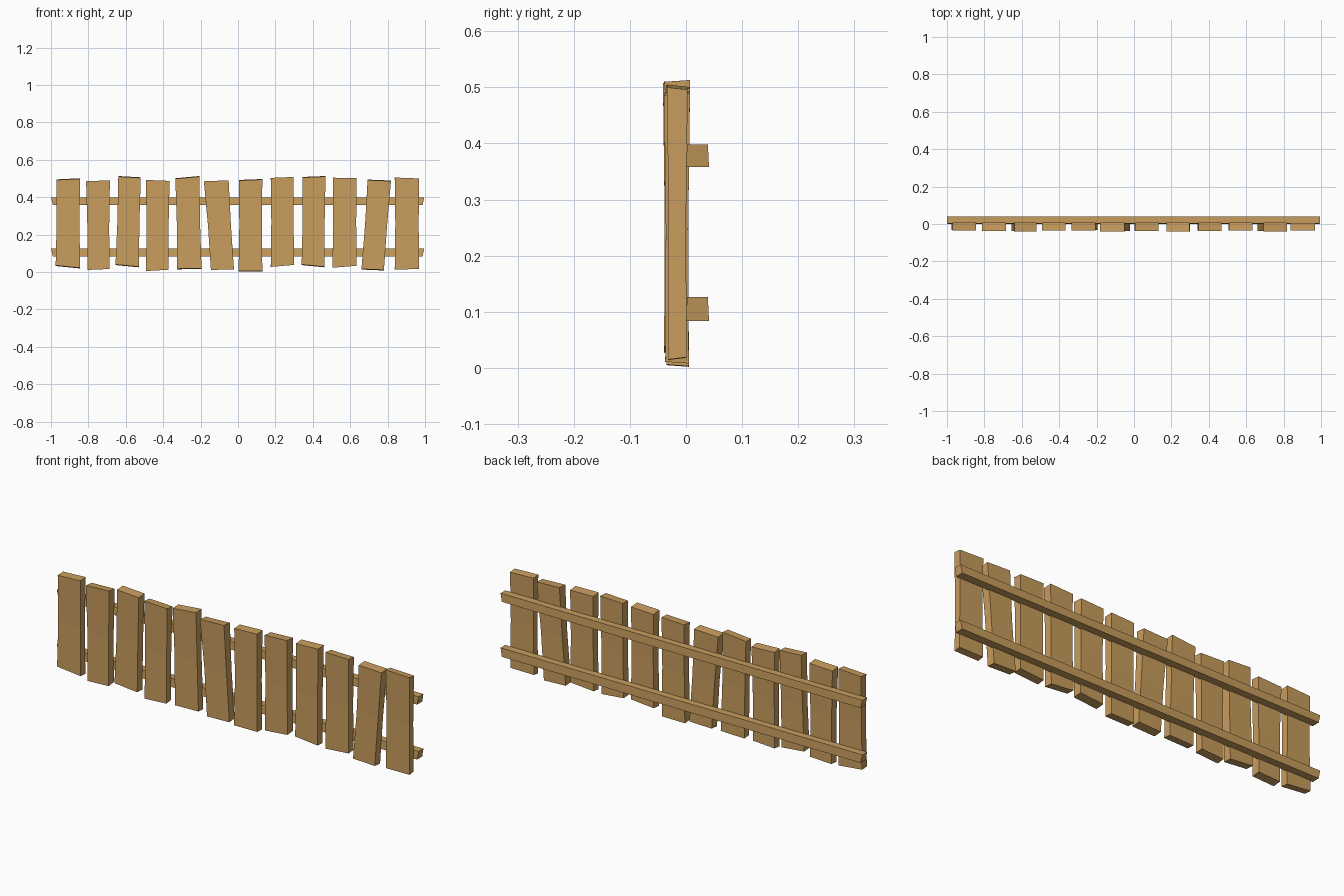
import bpy, bmesh

wood = bpy.data.materials.new("warm wood")
wood.diffuse_color = (0.58, 0.335, 0.11, 1)


def loft(name, rings):
    """Closed solid through a list of four-cornered cross-sections."""
    bm = bmesh.new()
    loops = [[bm.verts.new(p) for p in r] for r in rings]
    for a, b in zip(loops, loops[1:]):
        for i in range(4):
            j = (i + 1) % 4
            bm.faces.new((a[i], a[j], b[j], b[i]))
    bm.faces.new(loops[0][::-1])
    bm.faces.new(loops[-1])
    bmesh.ops.recalc_face_normals(bm, faces=bm.faces[:])
    me = bpy.data.meshes.new(name)
    bm.to_mesh(me)
    bm.free()
    me.materials.append(wood)
    ob = bpy.data.objects.new(name, me)
    bpy.context.collection.objects.link(ob)


# Crooked planks: bottom x left/right, bottom z left/right,
# top x left/right, top z left/right, front y
planks = [
    (-.975, -.845, .035, .022, -.97, -.845, .492, .498, -.032),
    (-.805, -.688, .011, .016, -.812, -.685, .485, .490, -.036),
    (-.655, -.53, .040, .028, -.64, -.52, .510, .503, -.037),
    (-.492, -.372, .005, .012, -.492, -.366, .492, .487, -.033),
    (-.325, -.195, .017, .020, -.335, -.207, .498, .510, -.033),
    (-.145, -.022, .011, .014, -.182, -.05, .485, .490, -.037),
    (.003, .13, .005, .006, .005, .13, .489, .494, -.035),
    (.175, .30, .027, .038, .175, .298, .503, .508, -.039),
    (.34, .463, .040, .028, .345, .468, .505, .510, -.036),
    (.505, .634, .023, .033, .507, .634, .504, .502, -.034),
    (.66, .78, .016, .011, .693, .818, .491, .486, -.037),
    (.838, .968, .014, .015, .838, .968, .505, .500, -.032),
]
for k, (bl, br, zl, zr, tl, tr, ul, ur, f) in enumerate(planks):
    back = 0.005 if k < 11 else 0.001
    s = 0.004 if k % 2 else -0.003        # slight lean of the end cuts

    def ring(l, r, a, b, dy, slope):
        return [(l, f - dy, a), (r, f - dy, b),
                (r, back + dy, b + slope), (l, back + dy, a + slope)]
    rings = [ring(bl, br, zl, zr, 0, s),
             ring((bl + tl) / 2 + .003, (br + tr) / 2 - .002,
                  (zl + ul) / 2, (zr + ur) / 2, -.001, 0),
             ring(tl, tr, ul, ur, .002, -s)]
    loft("plank_%02d" % (k + 1), rings)

# Two rails across the back, with skewed end cuts
for name, z0, z1 in (("lower_rail", .084, .126), ("upper_rail", .358, .398)):
    def end(x, cut):
        return [(x - cut, 0, z0), (x - cut, .041, z0), (x, .039, z1), (x, .002, z1)]
    loft(name, [end(-1, -.01), end(0, 0), end(.995, .008)])
